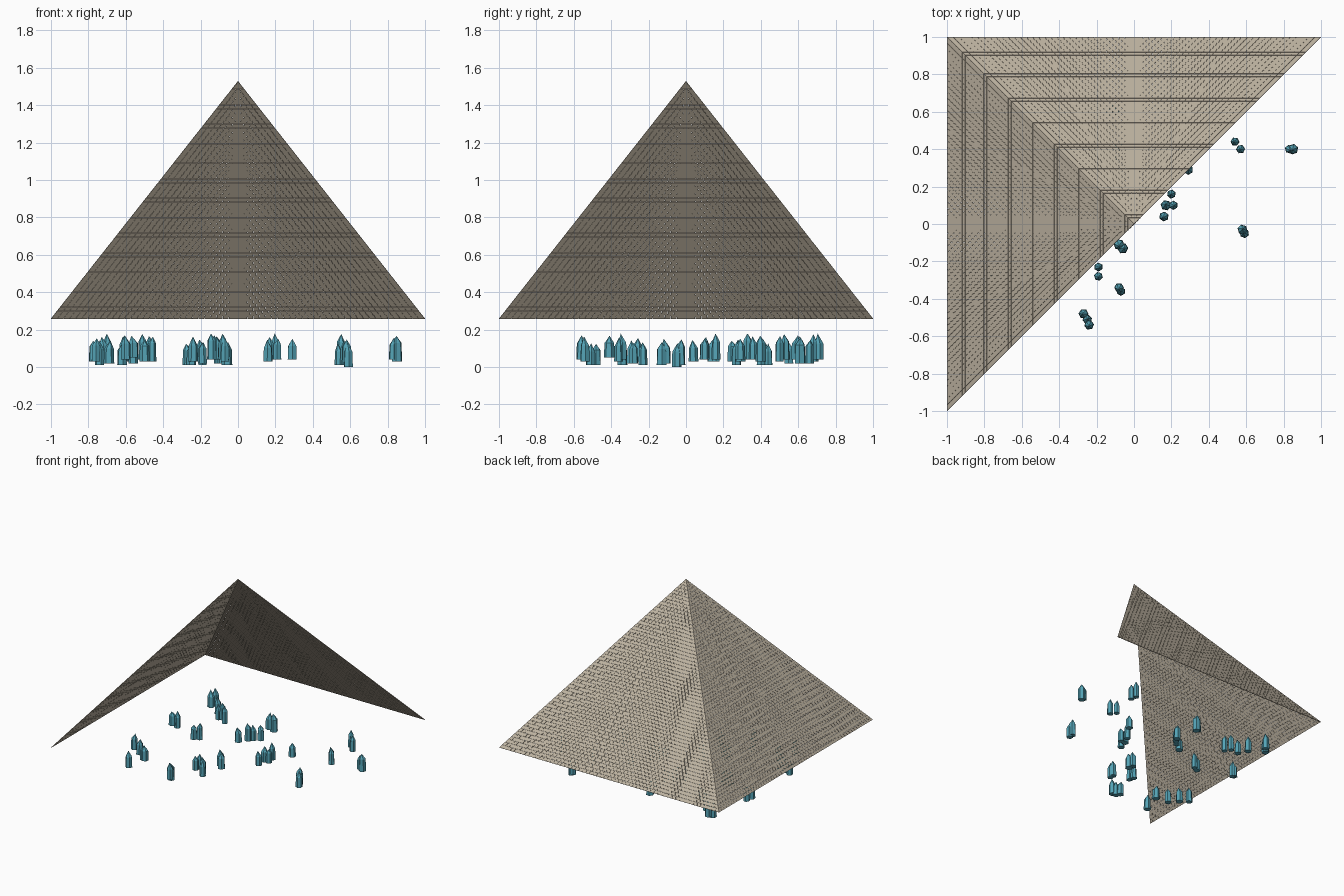
import bpy
import bmesh
import math
import random
from mathutils import Matrix, Vector

random.seed(4)
cube = bpy.data.objects.get("Cube")
if cube:
    bpy.data.objects.remove(cube, do_unlink=True)

ROWS = 61          # courses of tiles on each wall
EAVES = 0.26       # height of the lowest course
APEX = 1.53
GAP = 0.04         # share of each tile left open around its border


def make_material(name, colour):
    mat = bpy.data.materials.new(name)
    mat.use_nodes = True
    mat.diffuse_color = colour
    bsdf = mat.node_tree.nodes["Principled BSDF"]
    bsdf.inputs["Base Color"].default_value = colour
    bsdf.inputs["Roughness"].default_value = 0.8
    return mat


limestone = make_material("pale limestone", (0.54, 0.475, 0.375, 1))
teal = make_material("teal crystal", (0.09, 0.37, 0.47, 1))


def make_object(name, bm, material):
    mesh = bpy.data.meshes.new(name)
    bm.to_mesh(mesh)
    bm.free()
    mesh.materials.append(material)
    obj = bpy.data.objects.new(name, mesh)
    bpy.context.collection.objects.link(obj)
    return obj


# Sloping triangular walls, laid in courses of thin separate tiles
def wall_point(u, t):
    """u runs along a course from -1 to 1, t climbs from eaves to apex."""
    return Vector((u * (1 - t), 1 - t, EAVES + (APEX - EAVES) * t))


def build_wall(name, mirrored):
    bm = bmesh.new()
    for row in range(ROWS):
        low = row / ROWS
        high = (row + 1 - GAP) / ROWS
        count = ROWS - row
        for col in range(count):
            start = 2 * (col + GAP / 2) / count - 1
            end = 2 * (col + 1 - GAP / 2) / count - 1
            corners = [wall_point(end, low), wall_point(start, low),
                       wall_point(start, high), wall_point(end, high)]
            if mirrored:
                # reflect across the diagonal to get the neighbouring wall
                corners = [Vector((-p.y, -p.x, p.z)) for p in reversed(corners)]
            bm.faces.new([bm.verts.new(p) for p in corners])
    wall = make_object(name, bm, limestone)
    solid = wall.modifiers.new("tile thickness", "SOLIDIFY")
    solid.thickness = 0.004
    solid.offset = -1


build_wall("back_wall", False)
build_wall("left_wall", True)


# Pointed six-sided crystals that float below the walls
def build_crystal(name, x, y, base, height):
    bm = bmesh.new()
    radius = random.uniform(0.023, 0.03)
    shoulder = height * random.uniform(0.62, 0.75)
    bmesh.ops.create_cone(bm, cap_ends=True, segments=6, radius1=radius,
                          radius2=radius * 0.9, depth=shoulder,
                          matrix=Matrix.Translation((0, 0, shoulder / 2)))
    top = max(bm.faces, key=lambda f: f.calc_center_median().z)
    tip = bmesh.ops.poke(bm, faces=[top])["verts"][0]
    tip.co = Vector((random.uniform(-0.3, 0.3) * radius,
                     random.uniform(-0.3, 0.3) * radius, height))
    crystal = make_object(name, bm, teal)
    crystal.location = (x, y, base)
    crystal.rotation_euler.z = random.uniform(0, math.pi)


# Cluster members as x, y and base height, in hundredths
clusters = {
    "east": [(83, 40, 4), (85, 40, 3)],
    "north_east": [(54, 44, 1), (57, 40, 1), (55, 68, 4), (58, 66, 2)],
    "south_east": [(58, -3, 1), (59, -5, 0)],
    "middle": [(29, 29, 4), (20, 16, 4), (17, 10, 4), (21, 10, 4), (16, 4, 3)],
    "inner": [(-8, -11, 2), (-6, -13, 1)],
    "south": [(-19, -23, 1), (-19, -28, 2), (-8, -34, 4), (-7, -36, 3)],
    "south_edge": [(-27, -48, 1), (-25, -51, 1), (-24, -54, 3)],
    "north": [(-20, 29, 3), (-14, 33, 4), (-11, 36, 4), (-8, 41, 3),
              (-13, 59, 4), (-10, 61, 2)],
    "north_west": [(-70, 71, 4), (-72, 68, 3), (-47, 50, 3), (-51, 53, 4),
                   (-56, 55, 2), (-61, 61, 3)],
    "west": [(-77, 25, 3), (-74, 27, 1), (-50, 14, 3), (-46, 16, 3)],
    "south_west": [(-69, -29, 2), (-76, -26, 3), (-62, -34, 1),
                   (-56, -41, 5), (-60, -56, 4)],
}
for side, members in clusters.items():
    for number, (x, y, base) in enumerate(members, 1):
        build_crystal(f"{side}_crystal_{number}", x / 100, y / 100,
                      base / 100, random.uniform(0.11, 0.14))
